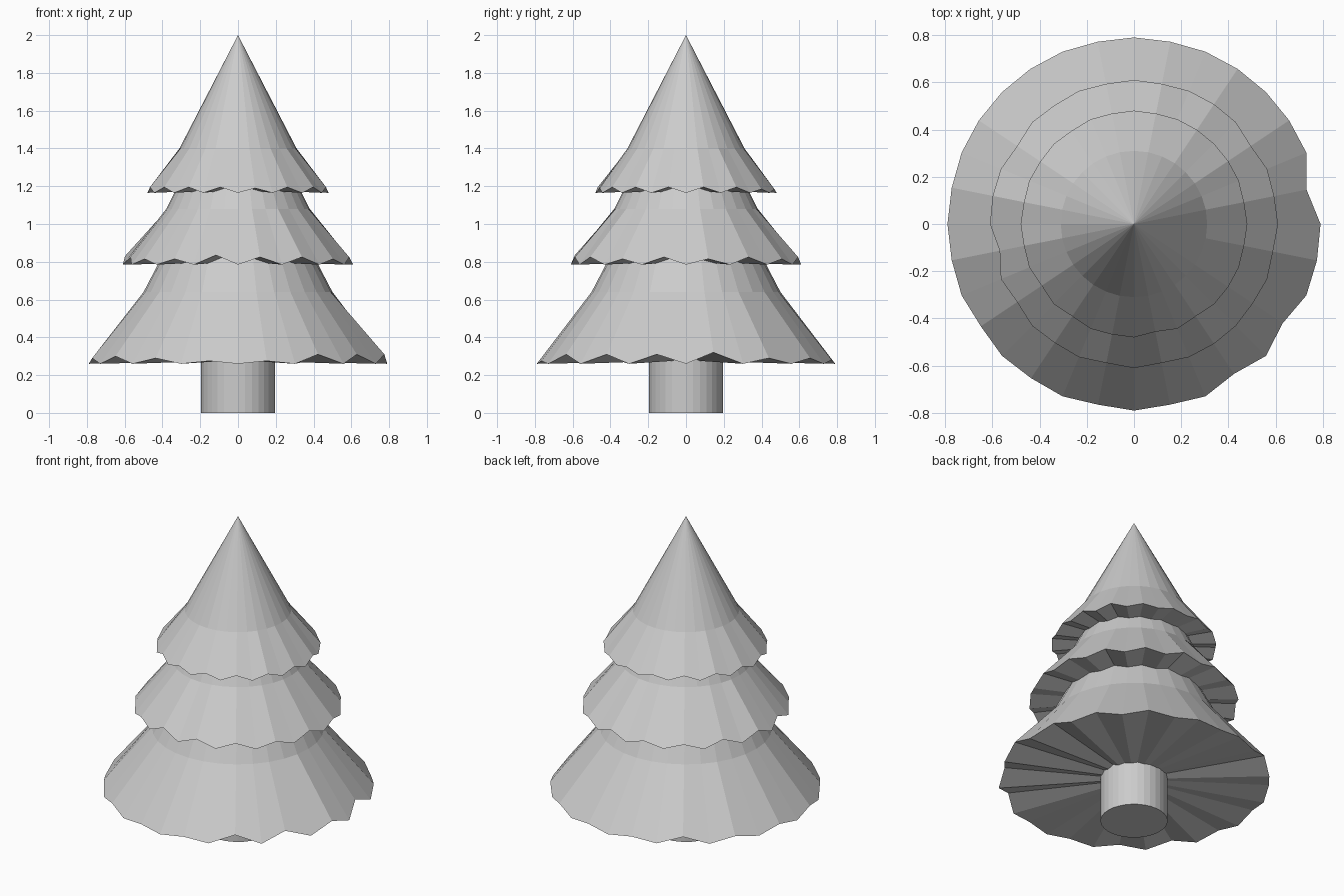
import bpy, bmesh, math

if "Cube" in bpy.data.objects:
    bpy.data.objects.remove(bpy.data.objects["Cube"])

SIDES = 32


def make_object(name, bm):
    bmesh.ops.recalc_face_normals(bm, faces=bm.faces)
    mesh = bpy.data.meshes.new(name)
    bm.to_mesh(mesh)
    bm.free()
    obj = bpy.data.objects.new(name, mesh)
    bpy.context.collection.objects.link(obj)
    return obj


def ring(bm, r, z, lift=None, inset=None):
    """Ring of vertices; every second one can be lifted and pulled inwards."""
    verts = []
    for k in range(SIDES):
        a = 2 * math.pi * k / SIDES
        odd = k % 2 == 1
        rr = r - (inset[k // 2] / 100 if inset and odd else 0)
        zz = z + (lift[k // 2] / 100 if lift and odd else 0)
        verts.append(bm.verts.new((rr * math.cos(a), rr * math.sin(a), zz)))
    return verts


def foliage(name, apex, kink, rim, lift, inset):
    """Two-slope cone with a scalloped rim and a pleated underside."""
    bm = bmesh.new()
    top = bm.verts.new((0, 0, apex))
    base = bm.verts.new((0, 0, rim[1] + 0.02))
    upper = ring(bm, *kink)
    lower = ring(bm, *rim, lift, inset)
    for i in range(SIDES):
        j = (i + 1) % SIDES
        bm.faces.new((top, upper[i], upper[j]))
        bm.faces.new((upper[i], lower[i], lower[j], upper[j]))
        bm.faces.new((base, lower[j], lower[i]))
    return make_object(name, bm)


# Three layers of branches: rim lift and inset in hundredths of a unit
foliage("lower_branches", 1.60, (0.50, 0.64), (0.79, 0.26),
        (6, 3, 3, 2, 2, 5, 3, 3, 3, 4, 3, 1.5, 1.5, 5, 5, 5),
        (4.5, 0, 0, 0.3, 0.3, 0, 0, 0.3, 0.3, 1, 0.5, 1, 1, 2.7, 3.3, 0))
foliage("middle_branches", 1.84, (0.38, 1.08), (0.61, 0.785),
        (3, 4, 3, 4, 3, 3, 4, 4.5, 4, 3, 3, 5, 4, 4, 3, 4),
        (0.5, 1.5, 0, 0.5, 0.5, 0.5, 1.5, 0, 3, 1.5, 0.5, 1, 1, 0, 0.5, 1))
foliage("upper_branches", 2.00, (0.31, 1.40), (0.48, 1.165),
        (3, 3, 2, 2, 2, 3, 3, 3, 3, 3, 3, 3, 2.5, 3, 3, 3),
        (0.5, 0, 0, 0.3, 0.3, 0.5, 0.3, 0.5, 0.5, 1, 1, 0.3, 1.5, 1, 0, 0.5))

# Trunk
bm = bmesh.new()
bmesh.ops.create_cone(bm, cap_ends=True, segments=SIDES,
                      radius1=0.195, radius2=0.195, depth=0.32)
bmesh.ops.translate(bm, verts=bm.verts, vec=(0, 0, 0.16))
make_object("trunk", bm)
